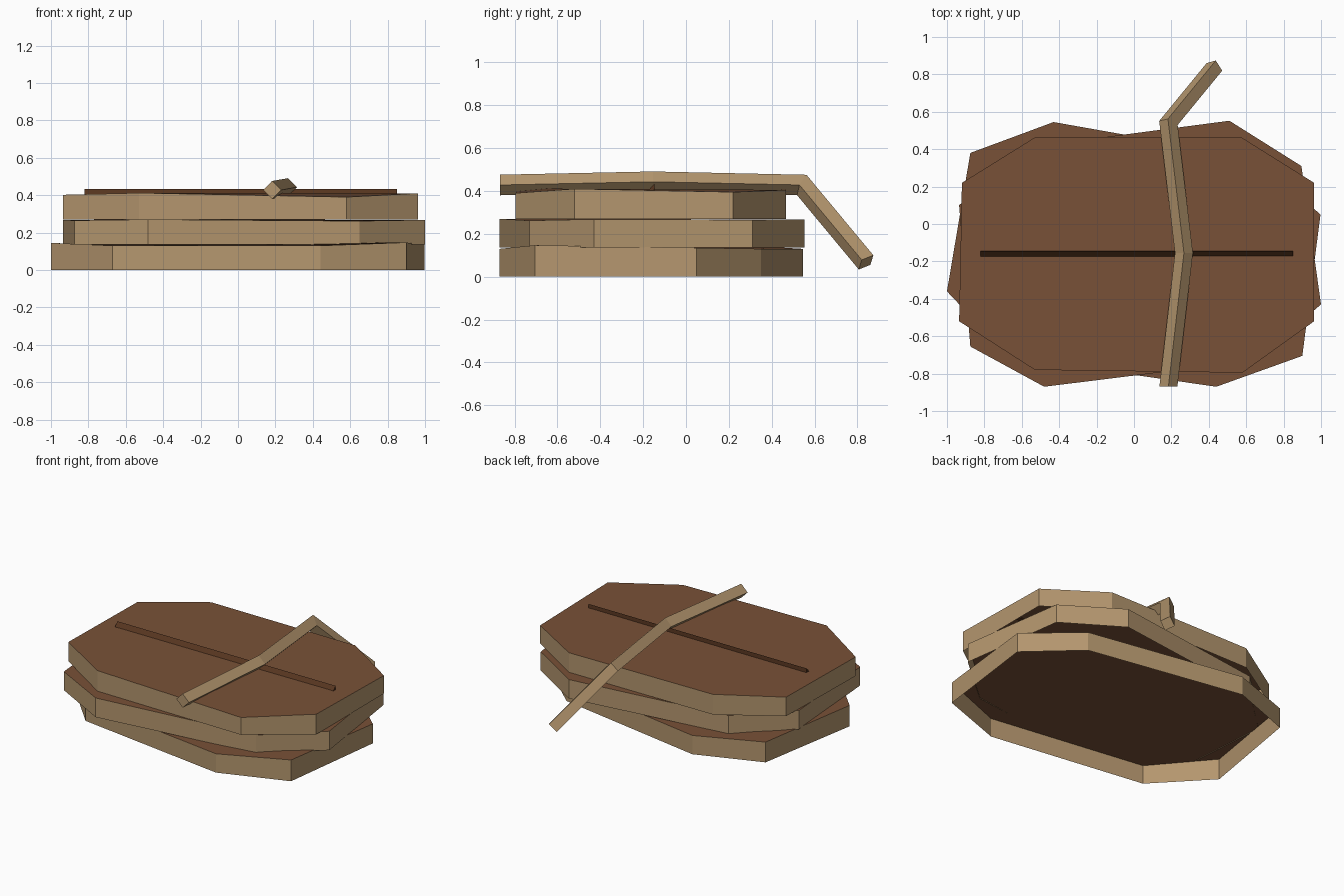
import bpy
from mathutils import Vector

cube = bpy.data.objects.get("Cube")
if cube:
    bpy.data.objects.remove(cube, do_unlink=True)


def material(name, color):
    m = bpy.data.materials.new(name)
    m.use_nodes = True
    rgba = (*color, 1)
    m.diffuse_color = rgba
    m.node_tree.nodes["Principled BSDF"].inputs["Base Color"].default_value = rgba
    return m


TAN = material("tan", (0.456, 0.305, 0.156))
BROWN = material("brown", (0.19, 0.083, 0.038))
DARK = material("dark_brown", (0.095, 0.036, 0.014))


def loft(name, rings, side, cap, closed=True):
    """Skin a list of matching rings; the last ring is capped, the first if closed."""
    n = len(rings[0])
    verts = [p for ring in rings for p in ring]
    faces = []
    for r in range(len(rings) - 1):
        for i in range(n):
            a, b = r * n + i, r * n + (i + 1) % n
            faces.append((a, b, b + n, a + n))
    walls = len(faces)
    faces.append(tuple(range(len(verts) - n, len(verts))))
    if closed:
        faces.append(tuple(reversed(range(n))))
    mesh = bpy.data.meshes.new(name)
    mesh.from_pydata(verts, [], faces)
    mesh.materials.append(side)
    mesh.materials.append(cap)
    for face in mesh.polygons:
        face.material_index = int(face.index >= walls)
    obj = bpy.data.objects.new(name, mesh)
    bpy.context.collection.objects.link(obj)


def slab(name, bottom, outline):
    """Eight-sided shell, open below; each outline point is x, y and top height."""
    low = [(x, y, bottom) for x, y, z in outline]
    loft(name, [low, outline], TAN, BROWN, closed=False)


# Three stacked slabs, each turned a little differently
slab("bottom_slab", 0, [
    (-1, -.36, .145), (-.67, -.71, .13), (.44, -.87, .13), (.9, -.705, .147),
    (.997, .05, .135), (.67, .35, .13), (-.43, .545, .13), (-.875, .38, .14)])
slab("middle_slab", .137, [
    (-.875, -.655, .265), (-.48, -.87, .27), (.65, -.73, .262), (1, -.43, .268),
    (.895, .31, .265), (.51, .552, .268), (-.61, .405, .262), (-.935, .1, .268)])
slab("top_slab", .27, [
    (-.935, -.52, .402), (-.53, -.78, .412), (.58, -.795, .39), (.963, -.52, .41),
    (.963, .22, .395), (.57, .466, .405), (-.53, .463, .41), (-.92, .22, .402)])

# Raised ridge across the top
section = [(-.177, .402), (-.145, .402), (-.147, .434)]
loft("top_ridge", [[(x, y, z) for y, z in section] for x in (-.82, .85)], DARK, DARK)

# Square strap laid over the stack, mitred at each bend
path = [Vector(p) for p in
        [(.184, -.868, .428), (.267, -.155, .443), (.184, .54, .428), (.43, .84, .067)]]
radius = .048
dirs = [(b - a).normalized() for a, b in zip(path, path[1:])]
ring = [path[0] + radius * Vector(o)
        for o in ((1, 0, 0), (0, 0, -1), (-1, 0, 0), (0, 0, 1))]
rings = [ring]
for i, d in enumerate(dirs):
    normal = d + dirs[i + 1] if i + 1 < len(dirs) else d
    ring = [p + d * ((path[i + 1] - p).dot(normal) / d.dot(normal)) for p in ring]
    rings.append(ring)
loft("strap", rings, TAN, TAN)
